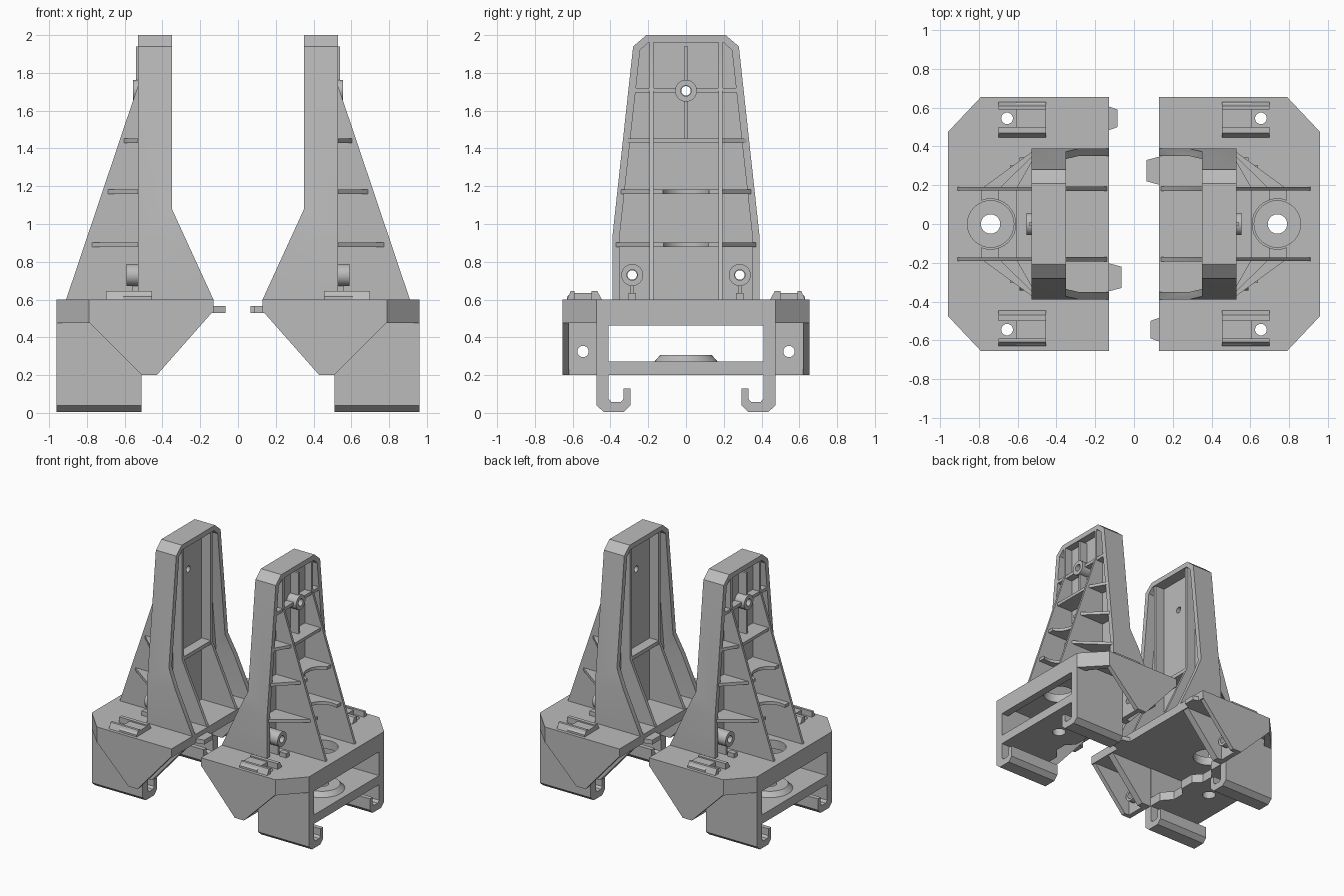
import bpy, bmesh, math
from mathutils import Vector

cube = bpy.data.objects.get("Cube")
if cube:
    bpy.data.objects.remove(cube)

grey = bpy.data.materials.new("plain grey")
grey.use_nodes = True
grey.diffuse_color = (0.5, 0.5, 0.5, 1)
grey.node_tree.nodes["Principled BSDF"].inputs["Base Color"].default_value = (0.5, 0.5, 0.5, 1)
parts = []


def place(axis, p, t):
    if axis == "x":
        return Vector((t, p[0], p[1]))
    if axis == "y":
        return Vector((p[0], t, p[1]))
    return Vector((p[0], p[1], t))


def prism(name, axis, pts, a, b, keep=True, top=None):
    """Extrude a 2D outline along an axis from a to b; top is an optional end outline."""
    bm = bmesh.new()
    lo = [bm.verts.new(place(axis, p, a)) for p in pts]
    hi = [bm.verts.new(place(axis, p, b)) for p in (top or pts)]
    bm.faces.new(lo)
    bm.faces.new(hi[::-1])
    for i in range(len(pts)):
        j = (i + 1) % len(pts)
        bm.faces.new((lo[i], hi[i], hi[j], lo[j]))
    bmesh.ops.recalc_face_normals(bm, faces=bm.faces)
    mesh = bpy.data.meshes.new(name)
    bm.to_mesh(mesh)
    bm.free()
    mesh.materials.append(grey)
    ob = bpy.data.objects.new(name, mesh)
    bpy.context.collection.objects.link(ob)
    if keep:
        parts.append(ob)
    else:
        ob.hide_render = True
    return ob


def rect(u0, u1, v0, v1):
    return [(u0, v0), (u1, v0), (u1, v1), (u0, v1)]


def circle(u, v, r, n=32):
    return [(u + r * math.cos(2 * math.pi * i / n), v + r * math.sin(2 * math.pi * i / n)) for i in range(n)]


def flip(pts, s):
    return [(p[0] * s, p[1]) for p in pts]


def both(half):
    """Complete an outline from its positive half."""
    return half + [(-u, v) for u, v in reversed(half)]


def boolean(ob, cutters, op="DIFFERENCE"):
    for c in cutters:
        m = ob.modifiers.new("cut", "BOOLEAN")
        m.operation, m.solver, m.object = op, "EXACT", c
    bpy.context.view_layer.update()
    dg = bpy.context.evaluated_depsgraph_get()
    mesh = bpy.data.meshes.new_from_object(ob.evaluated_get(dg))
    ob.modifiers.clear()
    ob.data = mesh
    for c in cutters:
        bpy.data.objects.remove(c)


def hole(axis, u, v, r, a, b):
    return prism("cutter", axis, circle(u, v, r), a, b, keep=False)


# Tower: tapered outline crossed with the side profile, then recessed on both faces
outline = both([(0.39, 0.58), (0.39, 0.93), (0.28, 1.94), (0.21, 2.0)])
inset = both([(0.352, 0.6), (0.352, 0.93), (0.243, 1.92), (0.2, 1.96)])
side = [(0.13, 0.58), (0.13, 0.6), (0.35, 1.08), (0.35, 2.1), (0.53, 2.1), (0.53, 0.58)]
screws = [(0, 1.705), (0.285, 0.73), (-0.285, 0.73)]
tower = prism("tower", "x", outline, 0.1, 0.6)
boolean(tower, [prism("cutter", "y", side, -1, 1, keep=False)], "INTERSECT")
boolean(tower, [prism("cutter", "x", inset, 0.0, 0.44, keep=False),
                prism("cutter", "x", inset, 0.47, 0.7, keep=False)]
        + [hole("x", u, v, 0.025, 0, 1) for u, v in screws])

# Screw bosses on the outer face
for (u, v), end in zip(screws, (0.555, 0.59, 0.59)):
    boss = prism("screw_boss", "x", circle(u, v, 0.058), 0.465, end)
    boolean(boss, [hole("x", u, v, 0.028, 0.3, 1)])

# Upright ribs and gussets
gusset = [(0.46, 0.6), (0.91, 0.6), (0.9, 0.63), (0.53, 1.73), (0.53, 1.96), (0.46, 1.96)]
rail = [(0.45, 0.6), (0.14, 0.6), (0.36, 1.08), (0.36, 1.96), (0.45, 1.96)]
for s in (1, -1):
    y = 0.182 * s
    prism("outer_gusset", "y", gusset, y - 0.01, y + 0.01)
    prism("inner_rail", "y", rail, y - 0.012, y + 0.012)
    prism("boss_fin", "y", rect(0.465, 0.56, 0.6, 0.68), 0.285 * s - 0.01, 0.285 * s + 0.01)
    prism("boss_foot", "z", rect(0.58, 0.64, 0.285 * s - 0.02, 0.285 * s + 0.02), 0.6, 0.635)
prism("inner_crossbar", "z", rect(0.36, 0.45, -0.18, 0.18), 1.06, 1.09)
for a, b in ((1.45, 1.65), (1.76, 1.94)):
    prism("centre_fin", "y", rect(0.465, 0.54, a, b), -0.01, 0.01)

# Level ribs, reaching further out lower down, with a round tool clearance
for z, reach, edge in ((0.89, 0.79, 0.37), (1.17, 0.7, 0.345), (1.44, 0.61, 0.32)):
    rib = prism("level_rib", "z", rect(0.465, reach, -0.18, 0.18), z - 0.012, z + 0.012)
    boolean(rib, [hole("z", 0.74, 0, 0.13, 0, 2)])
    for s in (1, -1):
        wing = [(0.465, 0.18 * s), (reach, 0.18 * s), (0.53, edge * s), (0.465, edge * s)]
        prism("corner_rib", "z", wing, z - 0.012, z + 0.012)
for a, b in ((0.05, 0.18), (0.18, 0.275)):
    for s in (1, -1):
        prism("top_rib", "x", flip(rect(a, b, 1.695, 1.72), s), 0.465, 0.53)

# Deck with its clearance hole and corner screw holes
corner = [(0.13, 0.655), (0.79, 0.655), (0.96, 0.475)]
deck = prism("deck", "z", corner + [(x, -y) for x, y in reversed(corner)], 0.53, 0.6)
boolean(deck, [hole("z", 0.74, 0, 0.12, 0, 1)]
        + [hole("z", 0.655, 0.545 * s, 0.03, 0, 1) for s in (1, -1)])
prism("outer_beam", "z", rect(0.9, 0.96, -0.42, 0.42), 0.462, 0.54)

# Lower shelf with a raised seat
shelf = [(0.96, -0.42), (0.96, 0.42), (0.51, 0.42), (0.51, 0.3), (0.58, 0.22), (0.58, 0.12),
         (0.52, 0.06), (0.52, -0.06), (0.58, -0.12), (0.58, -0.22), (0.51, -0.3), (0.51, -0.42)]
boolean(prism("shelf", "z", shelf, 0.2, 0.272), [hole("z", 0.74, 0, 0.05, 0, 1)])
seat = prism("seat", "z", circle(0.74, 0, 0.17), 0.27, 0.307, top=circle(0.74, 0, 0.135))
boolean(seat, [hole("z", 0.74, 0, 0.05, 0, 1)])

# Side walls, hooks and hollow side pockets
wedge = [(0.13, 0.59), (0.13, 0.54), (0.43, 0.2), (0.51, 0.2), (0.79, 0.48), (0.79, 0.59)]
hook = [(0.475, 0.55), (0.475, 0.04), (0.435, 0.005), (0.33, 0.005), (0.295, 0.04), (0.295, 0.13),
        (0.33, 0.13), (0.33, 0.075), (0.345, 0.058), (0.395, 0.058), (0.41, 0.075), (0.41, 0.55)]
skirt = [(0.79, 0.655), (0.96, 0.475), (0.96, 0.42), (0.93, 0.42), (0.77, 0.61), (0.77, 0.655)]
for s in (1, -1):
    prism("side_hook", "x", flip(hook, s), 0.51, 0.96)
    prism("pocket_inner_wall", "y", wedge, 0.415 * s, 0.47 * s)
    prism("pocket_outer_wall", "y", wedge, 0.62 * s, 0.655 * s)
    wall = prism("pocket_wall", "x", flip(rect(0.46, 0.63, 0.2, 0.55), s), 0.47, 0.51)
    boss = prism("pocket_boss", "x", circle(0.545 * s, 0.325, 0.05), 0.42, 0.48)
    for ob in (wall, boss):
        boolean(ob, [hole("x", 0.545 * s, 0.325, 0.03, 0, 1)])
    prism("corner_skirt", "z", [(x, y * s) for x, y in skirt], 0.475, 0.54)
    # Raised clip around each screw hole
    clip = [(0.445, 0.6), (0.47, 0.635), (0.61, 0.635), (0.63, 0.615), (0.63, 0.6)]
    prism("clip_base", "x", flip(clip, s), 0.455, 0.61)
    prism("clip_arm", "x", flip([(0.445, 0.6), (0.47, 0.645), (0.5, 0.645), (0.5, 0.6)], s), 0.455, 0.7)
    prism("clip_arm", "x", flip([(0.59, 0.6), (0.59, 0.645), (0.61, 0.645), (0.63, 0.6)], s), 0.455, 0.7)

# Locating tabs on the inner edge
for y0, y1, x in ((0.2, 0.35, 0.065), (-0.61, -0.48, 0.085)):
    tab = [(0.14, y0), (0.14, y1), (x, y1 - 0.02), (x, y0 + 0.02)]
    prism("locating_tab", "z", tab, 0.53, 0.565)

# Round edges shade smooth, the rest stay sharp
for ob in bpy.context.selected_objects:
    ob.select_set(False)
for ob in parts:
    ob.select_set(True)
bpy.context.view_layer.objects.active = parts[0]
bpy.ops.object.shade_smooth_by_angle(angle=math.radians(30))

# Second bracket, turned half way round
for ob in parts:
    twin = ob.copy()
    twin.name = "opposite_" + ob.name
    twin.rotation_euler = (0, 0, math.pi)
    bpy.context.collection.objects.link(twin)
